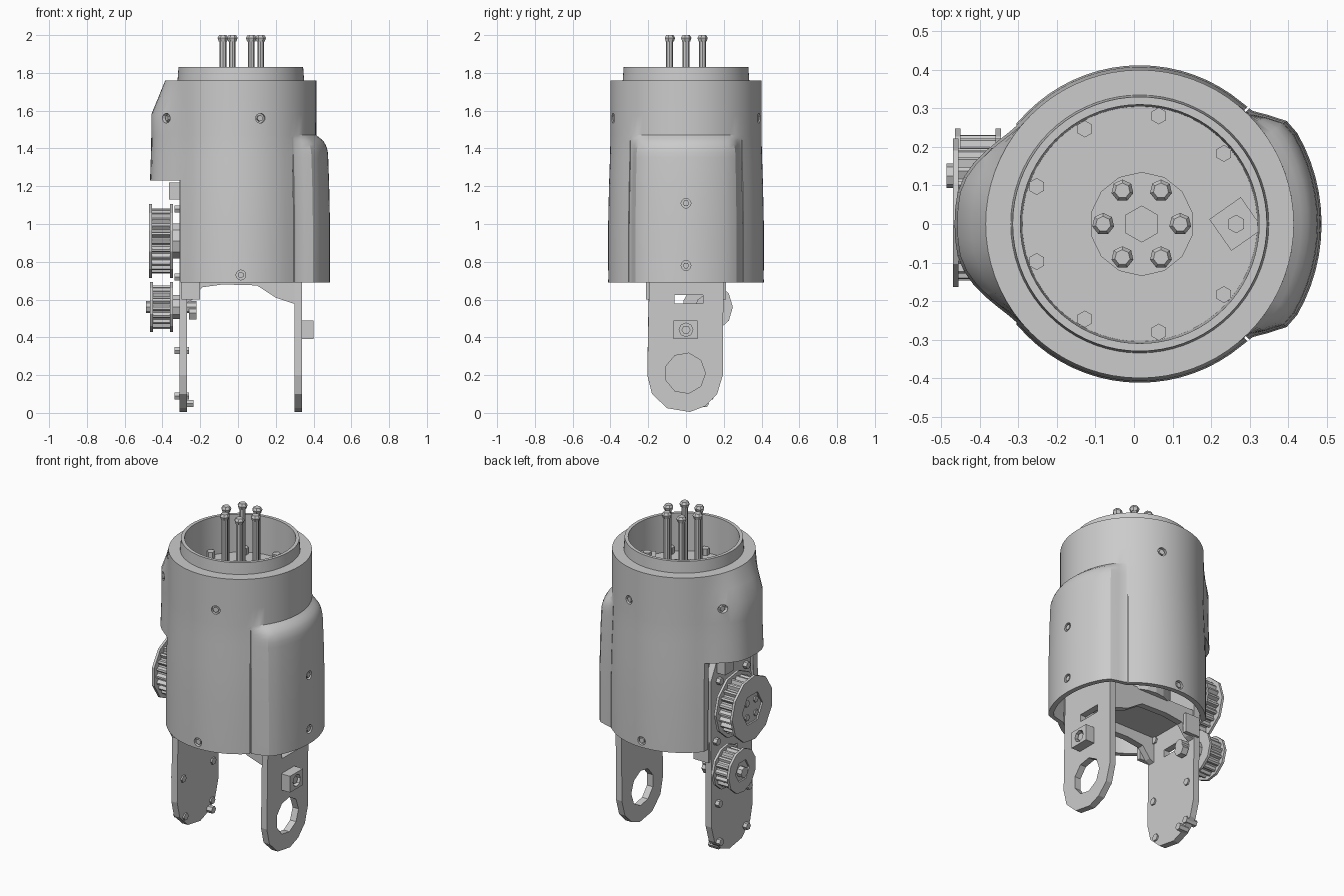
import bpy, bmesh, math
from mathutils import Matrix, Vector

if "Cube" in bpy.data.objects:
    bpy.data.objects.remove(bpy.data.objects["Cube"])

GREY = (0.6, 0.6, 0.6, 1)
mat = bpy.data.materials.new("plain grey")
mat.use_nodes = True
mat.diffuse_color = GREY
mat.node_tree.nodes["Principled BSDF"].inputs["Base Color"].default_value = GREY
CX = 0.015  # axis of the round housing


def make(name, bm, smooth=False):
    bmesh.ops.recalc_face_normals(bm, faces=bm.faces)
    me = bpy.data.meshes.new(name)
    bm.to_mesh(me)
    bm.free()
    ob = bpy.data.objects.new(name, me)
    bpy.context.collection.objects.link(ob)
    me.materials.append(mat)
    if smooth:
        bpy.ops.object.select_all(action='DESELECT')
        ob.select_set(True)
        bpy.context.view_layer.objects.active = ob
        bpy.ops.object.shade_smooth_by_angle(angle=math.radians(30))
    return ob


def rod(name, start, end, r, sides=8, r2=None):
    a, b = Vector(start), Vector(end)
    bm = bmesh.new()
    bmesh.ops.create_cone(bm, cap_ends=True, segments=sides, radius1=r,
                          radius2=r if r2 is None else r2, depth=(b - a).length)
    turn = Vector((0, 0, 1)).rotation_difference(b - a).to_matrix().to_4x4()
    bm.transform(Matrix.Translation((a + b) / 2) @ turn)
    return make(name, bm)


def box(name, lo, hi, turn=0):
    lo, hi = Vector(lo), Vector(hi)
    bm = bmesh.new()
    bmesh.ops.create_cube(bm, size=1)
    bm.transform(Matrix.Translation((lo + hi) / 2) @ Matrix.Rotation(turn, 4, 'Z')
                 @ Matrix.Diagonal((*(hi - lo), 1)))
    return make(name, bm)


def cut(ob, cutter):
    cutter.hide_render = True
    cutter.hide_viewport = False
    mod = ob.modifiers.new("cut", 'BOOLEAN')
    mod.operation, mod.object, mod.solver = 'DIFFERENCE', cutter, 'EXACT'
    bpy.ops.object.select_all(action='DESELECT')
    bpy.context.view_layer.objects.active = ob
    ob.select_set(True)
    bpy.ops.object.modifier_apply(modifier=mod.name)
    bpy.data.objects.remove(cutter)


def extrude(name, points, axis, lo, hi):
    """Extrude a flat outline along x (points are y, z) or y (points are x, z)."""
    place = (lambda p, d: (d, *p)) if axis == 'x' else (lambda p, d: (p[0], d, p[1]))
    bm = bmesh.new()
    a = [bm.verts.new(place(p, lo)) for p in points]
    b = [bm.verts.new(place(p, hi)) for p in points]
    bm.faces.new(a)
    bm.faces.new(b[::-1])
    for i in range(len(a)):
        j = (i + 1) % len(a)
        bm.faces.new((a[i], a[j], b[j], b[i]))
    return make(name, bm)


def ease(t):
    t = max(0, min(1, t))
    return t * t * (3 - 2 * t)


def radius(deg, z):
    """Housing outline: a cylinder with a low bulge on +x and a high one on -x."""
    d = abs((deg + 180) % 360 - 180)
    r = 0.412 - 0.012 * ease((z - 1.0) / 0.5)
    up = max(0, min(1, (1.46 - z) / 0.1))
    r += 0.06 * ease((47 - d) / 15) * math.sqrt(1 - (1 - up) ** 2)
    r += 0.074 * ease((d - 138) / 34) * max(0, min(1, (1.76 - z) / 0.18))
    return r


# Housing: inside ceiling, inner wall, outer wall, collar and sunken floor
levels = [0.69, 1.0, 1.2, 1.35, 1.38, 1.4, 1.42, 1.44, 1.455, 1.47, 1.58, 1.67, 1.76]
rings = [(z, -0.03, None) for z in (1.5, 1.44, 1.35, 0.69)]
rings += [(z, 0, None) for z in levels]
rings += [(1.76, 0, 0.335), (1.83, 0, 0.33), (1.83, 0, 0.31), (1.6, 0, 0.305)]
SEG = 72
bm = bmesh.new()
loops = []
for z, off, fixed in rings:
    loop = []
    for i in range(SEG):
        deg = i * 360 / SEG
        r = fixed or radius(deg, z) + off
        t = math.radians(deg)
        loop.append(bm.verts.new((CX + r * math.cos(t), r * math.sin(t), z)))
    loops.append(loop)
for a, b in zip(loops, loops[1:]):
    for i in range(SEG):
        j = (i + 1) % SEG
        bm.faces.new((a[i], a[j], b[j], b[i]))
bm.faces.new(loops[0])
bm.faces.new(loops[-1])
housing = make("housing", bm)
cut(housing, box("side_opening", (-0.7, -0.5, 0.5), (-0.305, 0.5, 1.23)))
for s in (-1, 1):  # seams between the shell halves
    bm = bmesh.new()
    bmesh.ops.create_cube(bm, size=1)
    bm.transform(Matrix.Translation((CX, 0, 0)) @ Matrix.Rotation(s * math.radians(47), 4, 'Z')
                 @ Matrix.Translation((0.42, 0, 1.2)) @ Matrix.Diagonal((0.04, 0.006, 1.3, 1)))
    cut(housing, make("seam_cutter", bm))

# Screw holes in the wall, each with a sunken screw head
for deg, z in ((285, 1.56), (75, 1.56), (270, 0.73), (90, 0.73), (0, 1.11), (0, 0.78),
               (205, 1.56), (155, 1.56)):
    t = math.radians(deg)
    out = Vector((math.cos(t), math.sin(t), 0))
    p = Vector((CX, 0, z)) + out * radius(deg, z)
    cut(housing, rod("hole_cutter", p - out * 0.018, p + out * 0.05, 0.026, 12))
    rod("wall_screw", p - out * 0.02, p - out * 0.004, 0.017, 6)
bpy.ops.object.select_all(action='DESELECT')
housing.select_set(True)
bpy.context.view_layer.objects.active = housing
bpy.ops.object.shade_smooth_by_angle(angle=math.radians(25))

# Sunken floor: hub, tall bolts, rim screws and a small turned block
rod("hub_plate", (0.02, 0, 1.59), (0.02, 0, 1.63), 0.135, 14)
rod("hub_boss", (0.02, 0, 1.62), (0.02, 0, 1.65), 0.048, 6)
for i in range(6):
    t = math.radians(60 * i)
    x, y = 0.02 + 0.1 * math.cos(t), 0.1 * math.sin(t)
    rod("bolt_shaft", (x, y, 1.6), (x, y, 1.98), 0.018, 8)
    rod("bolt_head", (x, y, 1.965), (x, y, 1.985), 0.022, 7, 0.029)
    rod("bolt_cap", (x, y, 1.985), (x, y, 2.0), 0.029, 7, 0.02)
for i in range(1, 9):
    t = math.radians(40 * i)
    x, y = CX + 0.285 * math.cos(t), 0.285 * math.sin(t)
    rod("rim_screw", (x, y, 1.59), (x, y, 1.64), 0.022, 6)
box("floor_block", (0.215, -0.05, 1.59), (0.315, 0.05, 1.65), math.radians(35))
rod("floor_block_screw", (0.265, 0, 1.64), (0.265, 0, 1.67), 0.024, 6)

# Legs: rounded plates with a large round opening
foot = [(-0.205, 0.2), (-0.18, 0.1), (-0.1, 0.025), (0.02, 0.005), (0.1, 0.035),
        (0.165, 0.1), (0.195, 0.2)]
right = extrude("left_leg", foot + [(0.2, 0.95), (-0.19, 0.95)], 'x', 0.3, 0.34)
left = extrude("right_leg", foot + [(0.2, 1.1), (0.13, 1.23), (-0.13, 1.23), (-0.19, 1.1)],
               'x', -0.31, -0.27)
for leg, x in ((right, 0.32), (left, -0.29)):
    cut(leg, rod("hole_cutter", (x - 0.1, -0.005, 0.21), (x + 0.1, -0.005, 0.21), 0.108, 9))
    cut(leg, box("slot_cutter", (x - 0.1, -0.06, 0.58), (x + 0.1, 0.09, 0.625)))

# Square nut on the left leg
nut = box("leg_nut", (0.335, -0.065, 0.39), (0.4, 0.06, 0.49))
cut(nut, rod("nut_cutter", (0.37, 0, 0.44), (0.5, 0, 0.44), 0.036, 8))
rod("leg_nut_screw", (0.34, 0, 0.44), (0.39, 0, 0.44), 0.024, 6)

# Small screws through the right leg
for y, z in ((-0.15, 0.33), (0.14, 0.33), (-0.13, 0.09), (0.13, 0.09),
             (0.13, 1.08), (-0.13, 1.08), (0.16, 0.72), (-0.14, 0.72)):
    rod("leg_screw", (-0.335, y, z), (-0.26, y, z), 0.022, 6)
rod("foot_screw", (-0.3, 0.1, 0.05), (-0.235, 0.1, 0.05), 0.022, 6)
box("upper_nut", (-0.365, 0.06, 1.13), (-0.3, 0.14, 1.22))


# Toothed belt pulleys with low-sided flanges
def pulley(name, y, z, x0, x1, flange, teeth):
    outline = []
    for i in range(teeth * 4):
        r = flange * (0.87 if i % 4 < 2 else 0.77)
        t = 2 * math.pi * i / (teeth * 4)
        outline.append((y + r * math.cos(t), z + r * math.sin(t)))
    extrude(name + "_teeth", outline, 'x', x0 + 0.01, x1 - 0.01)
    for x in (x0, x1 - 0.015):
        ring = rod(name + "_flange", (x, y, z), (x + 0.015, y, z), flange, 11)
        if x == x0:
            cut(ring, rod("bore_cutter", (x - 0.1, y, z), (x + 0.1, y, z), flange * 0.5, 6))
    rod(name + "_hub", (x1 - 0.01, y, z), (-0.3, y, z), flange * 0.5, 10)


pulley("large_pulley", 0.025, 0.91, -0.47, -0.345, 0.197, 24)
pulley("small_pulley", 0.115, 0.56, -0.465, -0.345, 0.133, 16)
rod("small_axle", (-0.487, 0.125, 0.56), (-0.22, 0.125, 0.56), 0.032, 8)
rod("small_axle_nut", (-0.26, 0.125, 0.53), (-0.22, 0.125, 0.53), 0.04, 6)
for i in range(4):
    t = math.radians(45 + 90 * i)
    y, z = 0.025 + 0.06 * math.cos(t), 0.91 + 0.06 * math.sin(t)
    rod("large_pulley_screw", (-0.468, y, z), (-0.44, y, z), 0.02, 6)

# Arched bracket tying the legs together under the housing, and the drive inside
arch = [(-0.28, 0.76), (-0.28, 0.58), (-0.24, 0.6), (-0.19, 0.665), (-0.08, 0.68),
        (0.1, 0.675), (0.2, 0.61), (0.305, 0.575), (0.305, 0.76)]
extrude("cross_bracket", arch, 'y', -0.19, -0.15)
extrude("cross_bracket", arch, 'y', 0.15, 0.19)
box("bracket_web", (-0.28, -0.19, 0.74), (0.305, 0.19, 0.77))
rod("drive_motor", (0.02, 0, 0.76), (0.02, 0, 1.5), 0.22, 24)
for s in (-1, 1):
    box("bracket_tab", (-0.3, s * 0.2 - 0.012, 0.6), (-0.2, s * 0.2 + 0.012, 0.72))
